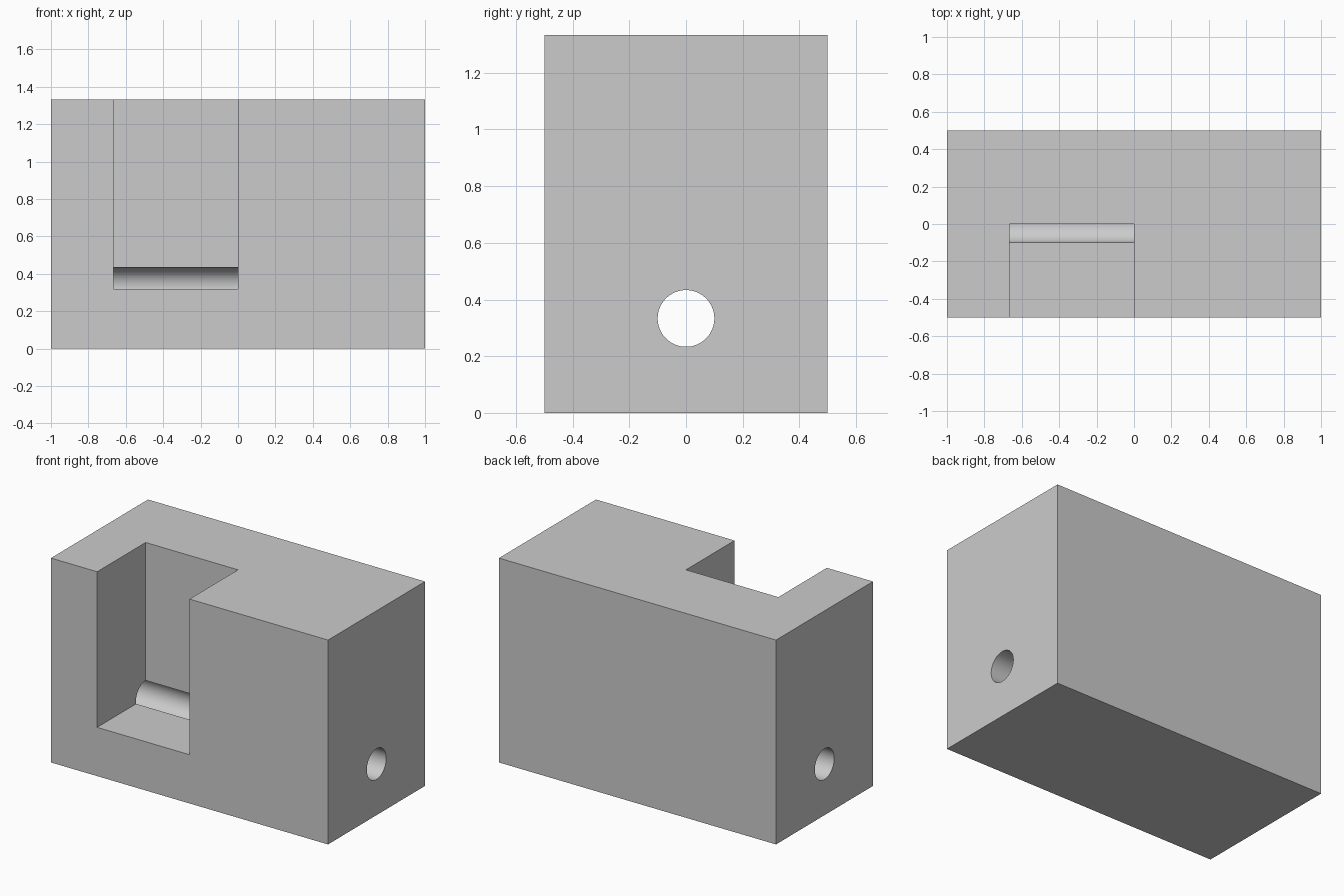
import bpy
import math

cube = bpy.data.objects.get("Cube")
if cube:
    bpy.data.objects.remove(cube, do_unlink=True)

HEIGHT = 4 / 3
FLOOR = 0.318

grey = bpy.data.materials.new("light_grey")
grey.use_nodes = True
colour = (0.6, 0.6, 0.6, 1)
grey.diffuse_color = colour
grey.node_tree.nodes["Principled BSDF"].inputs["Base Color"].default_value = colour


def box(name, low, high):
    """Box between two corners."""
    centre = [(a + b) / 2 for a, b in zip(low, high)]
    bpy.ops.mesh.primitive_cube_add(size=1, location=centre)
    ob = bpy.context.object
    ob.name = name
    ob.scale = [b - a for a, b in zip(low, high)]
    bpy.ops.object.transform_apply(location=True, rotation=True, scale=True)
    ob.data.materials.append(grey)
    return ob


def cut(target, cutter):
    """Subtract the cutter and hide it."""
    mod = target.modifiers.new(cutter.name, 'BOOLEAN')
    mod.operation = 'DIFFERENCE'
    mod.solver = 'EXACT'
    mod.object = cutter
    bpy.context.view_layer.objects.active = target
    bpy.ops.object.modifier_apply(modifier=mod.name)
    bpy.data.objects.remove(cutter, do_unlink=True)


# Main block
block = box("block", (-1, -0.5, 0), (1, 0.5, HEIGHT))

# Pocket open to the front and top
cut(block, box("pocket_cutter", (-2 / 3, -0.7, FLOOR), (0, 0, HEIGHT + 0.2)))

# Round bore through the whole length
bpy.ops.mesh.primitive_cylinder_add(vertices=64, radius=0.1, depth=2.4,
                                    location=(0, 0, 1 / 3),
                                    rotation=(0, math.pi / 2, 0))
bore = bpy.context.object
bore.name = "bore_cutter"
bore.data.materials.append(grey)
cut(block, bore)

# Smooth bore with crisp edges
bpy.ops.object.select_all(action='DESELECT')
block.select_set(True)
bpy.context.view_layer.objects.active = block
bpy.ops.object.shade_smooth_by_angle(angle=math.radians(30))
